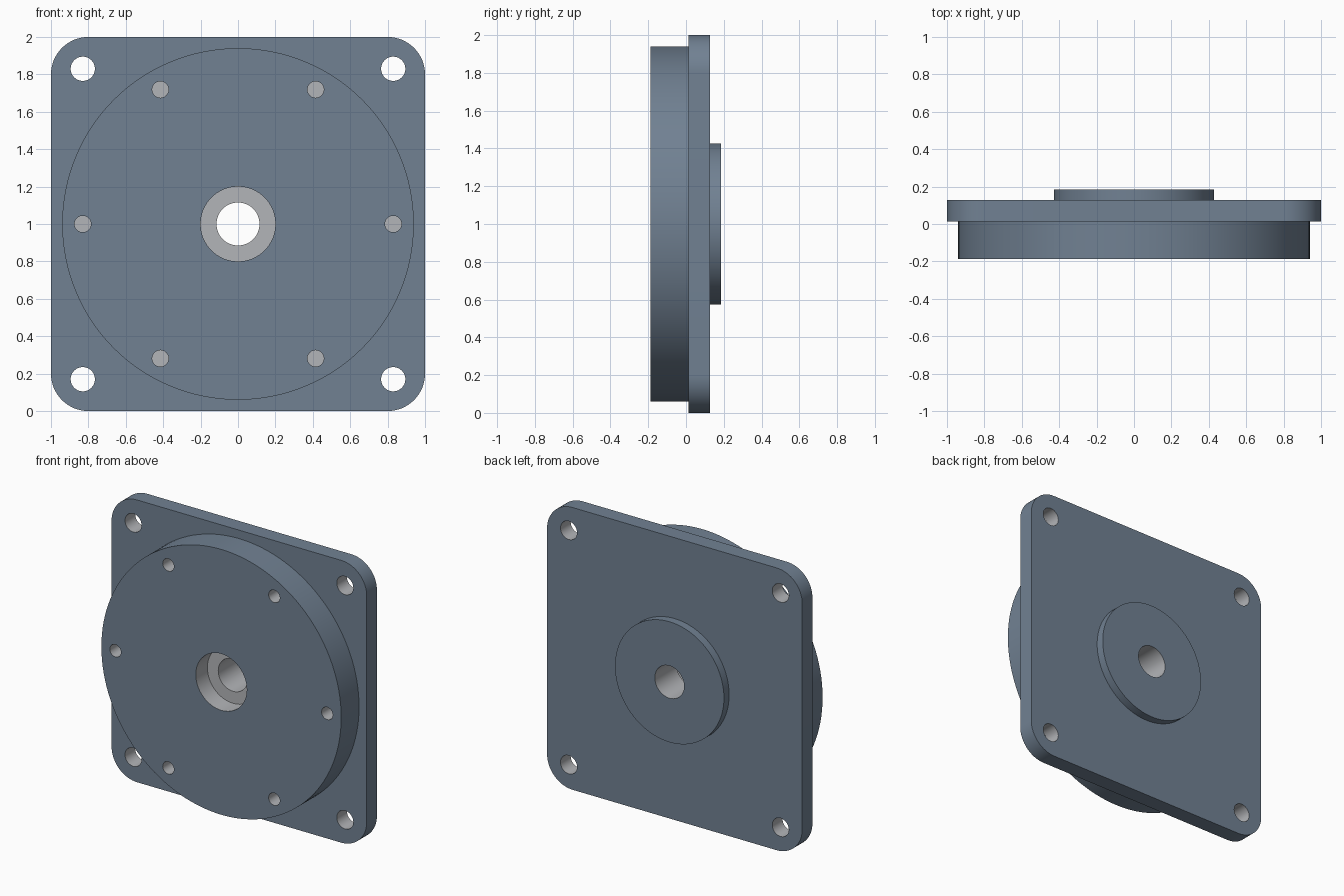
import bpy, bmesh
from math import cos, sin, pi, radians
from mathutils import Matrix, Vector

cube = bpy.data.objects.get("Cube")
if cube:
    bpy.data.objects.remove(cube, do_unlink=True)


def material(name, colour):
    m = bpy.data.materials.new(name)
    m.use_nodes = True
    m.diffuse_color = colour
    m.node_tree.nodes["Principled BSDF"].inputs["Base Color"].default_value = colour
    return m


MATERIALS = [material("slate_paint", (0.165, 0.22, 0.29, 1)),
             material("bare_metal", (0.45, 0.46, 0.48, 1))]
CENTRE_Z = 1.0
FRONT, PLATE_FRONT, PLATE_BACK, BACK = -0.187, 0.013, 0.127, 0.185


def finish(name, bm, slot):
    """Turn a bmesh into an object; every part shares the same two slots."""
    bmesh.ops.recalc_face_normals(bm, faces=bm.faces)
    for f in bm.faces:
        f.material_index = slot
    mesh = bpy.data.meshes.new(name)
    bm.to_mesh(mesh)
    bm.free()
    for m in MATERIALS:
        mesh.materials.append(m)
    obj = bpy.data.objects.new(name, mesh)
    bpy.context.collection.objects.link(obj)
    return obj


def cylinder(name, x, z, radius, y0, y1, slot=0, sides=48):
    """Cylinder running along y from y0 to y1."""
    bm = bmesh.new()
    place = Matrix.Translation((x, (y0 + y1) / 2, z)) @ Matrix.Rotation(pi / 2, 4, 'X')
    bmesh.ops.create_cone(bm, cap_ends=True, segments=sides, radius1=radius,
                          radius2=radius, depth=y1 - y0, matrix=place)
    return finish(name, bm, slot)


def combine(target, tool, operation):
    """Apply a boolean and discard the tool object."""
    mod = target.modifiers.new(tool.name, 'BOOLEAN')
    mod.operation = operation
    mod.solver = 'EXACT'
    mod.object = tool
    bpy.context.view_layer.objects.active = target
    bpy.ops.object.modifier_apply(modifier=mod.name)
    bpy.data.objects.remove(tool, do_unlink=True)


# Square plate with rounded corners
bm = bmesh.new()
bmesh.ops.create_cube(bm, size=1)
bmesh.ops.scale(bm, vec=(2, PLATE_BACK - PLATE_FRONT, 2), verts=bm.verts)
bmesh.ops.translate(bm, vec=(0, (PLATE_FRONT + PLATE_BACK) / 2, CENTRE_Z), verts=bm.verts)
corners = [e for e in bm.edges
           if abs((e.verts[0].co - e.verts[1].co).normalized().dot(Vector((0, 1, 0)))) > 0.9]
bmesh.ops.bevel(bm, geom=corners, offset=0.2, segments=16, profile=0.5, affect='EDGES')
flange = finish("mounting_flange", bm, 0)

# Large front disc and small rear boss, fused to the plate
middle = (PLATE_FRONT + PLATE_BACK) / 2
combine(flange, cylinder("front_disc", 0, CENTRE_Z, 0.94, FRONT, middle, sides=128), 'UNION')
combine(flange, cylinder("rear_boss", 0, CENTRE_Z, 0.427, middle, BACK, sides=96), 'UNION')

# Central counterbore and through bore
combine(flange, cylinder("counterbore", 0, CENTRE_Z, 0.2, FRONT - 0.1, FRONT + 0.13, 1, 64), 'DIFFERENCE')
combine(flange, cylinder("centre_bore", 0, CENTRE_Z, 0.115, FRONT - 0.1, BACK + 0.1, 1), 'DIFFERENCE')

# Through holes in the four corners
for sx in (-1, 1):
    for sz in (-1, 1):
        combine(flange, cylinder("corner_hole", sx * 0.83, CENTRE_Z + sz * 0.83, 0.065,
                                 FRONT, BACK, 1, 32), 'DIFFERENCE')

# Ring of six blind holes in the disc face
for i in range(6):
    a = i * pi / 3
    combine(flange, cylinder("blind_hole", 0.83 * cos(a), CENTRE_Z + 0.83 * sin(a), 0.044,
                             FRONT - 0.1, FRONT + 0.15, 1, 32), 'DIFFERENCE')

# Smooth round walls, crisp rims
bpy.ops.object.select_all(action='DESELECT')
flange.select_set(True)
bpy.context.view_layer.objects.active = flange
bpy.ops.object.shade_smooth_by_angle(angle=radians(30))
